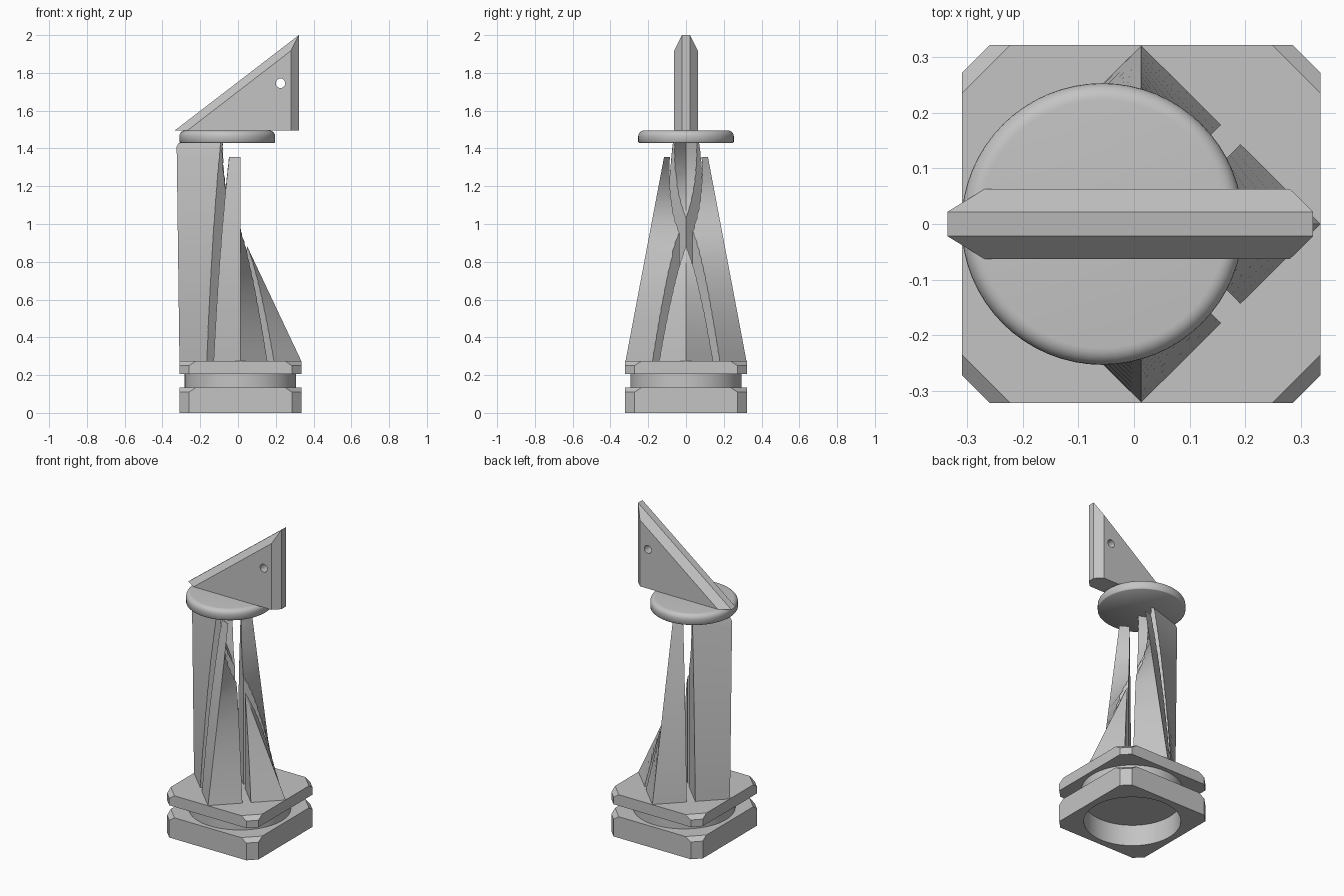
import bpy, bmesh, math

if "Cube" in bpy.data.objects:
    bpy.data.objects.remove(bpy.data.objects["Cube"])

grey = bpy.data.materials.new("light_grey")
grey.use_nodes = True
COLOUR = (0.55, 0.55, 0.55, 1)
grey.diffuse_color = COLOUR
grey.node_tree.nodes["Principled BSDF"].inputs["Base Color"].default_value = COLOUR

CX = 0.013      # centre of the base and of the crossing slots
HALF = 0.322    # half width of the base


def loft(name, rings):
    """Solid through a stack of rings with equal point counts."""
    bm = bmesh.new()
    loops = [[bm.verts.new(p) for p in ring] for ring in rings]
    n = len(loops[0])
    for a, b in zip(loops, loops[1:]):
        for i in range(n):
            j = (i + 1) % n
            bm.faces.new((a[i], a[j], b[j], b[i]))
    bm.faces.new(loops[0])
    bm.faces.new(loops[-1])
    bmesh.ops.recalc_face_normals(bm, faces=bm.faces)
    mesh = bpy.data.meshes.new(name)
    bm.to_mesh(mesh)
    bm.free()
    mesh.materials.append(grey)
    ob = bpy.data.objects.new(name, mesh)
    bpy.context.collection.objects.link(ob)
    return ob


def circle(r, x, z, n=64):
    return [(x + r * math.cos(math.tau * i / n), r * math.sin(math.tau * i / n), z)
            for i in range(n)]


def box(name, x0, x1, y, z0, z1):
    return loft(name, [[(x0, -y, z), (x1, -y, z), (x1, y, z), (x0, y, z)] for z in (z0, z1)])


def cut(target, cutter):
    mod = target.modifiers.new("cut", "BOOLEAN")
    mod.operation = "DIFFERENCE"
    mod.solver = "EXACT"
    mod.object = cutter
    bpy.context.view_layer.objects.active = target
    bpy.ops.object.modifier_apply(modifier=mod.name)
    bpy.data.objects.remove(cutter)


def smooth(ob, angle=30):
    bpy.ops.object.select_all(action="DESELECT")
    ob.select_set(True)
    bpy.context.view_layer.objects.active = ob
    bpy.ops.object.shade_smooth_by_angle(angle=math.radians(angle))


# Base plates: squares with clipped corners that slope in at the top
def octagon(c, z):
    h, k = HALF, HALF - c
    pts = [(k, -h), (h, -k), (h, k), (k, h), (-k, h), (-h, k), (-h, -k), (-k, -h)]
    return [(CX + x, y, z) for x, y in pts]


def plate(name, z0, z1):
    return loft(name, [octagon(0.05, z0), octagon(0.05, z1 - 0.025), octagon(0.087, z1)])


lower = plate("lower_base_plate", 0, 0.135)
cut(lower, loft("socket_cutter", [circle(0.28, CX, -0.1), circle(0.28, CX, 0.3)]))
smooth(lower, 20)
plate("upper_base_plate", 0.205, 0.275)
smooth(loft("base_neck", [circle(0.295, CX, 0.135), circle(0.295, CX, 0.205)]))

# Tower: a diamond that rises into an arrowhead
Z0, Z1 = 0.275, 1.43
LIP = 1.41


def section(z):
    t = (z - Z0) / (Z1 - Z0)
    left = -0.313 if z > LIP else -0.31 - 0.015 * t
    right = 0.335 - 0.545 * t
    side = 0.32 - 0.218 * t
    return [(left, 0, z), (CX, -side, z), (right, 0, z), (CX, side, z)]


STEPS = 24
levels = [Z0 + (LIP - Z0) * i / STEPS for i in range(STEPS + 1)] + [Z1]
tower = loft("tower_fins", [section(z) for z in levels])

# Crossing diagonal slots split the tower into four fins
for angle in (45, -45):
    slot = box("slot_cutter", -1, 1, 0.025, 0.1, 1.7)
    slot.location.x = CX
    slot.rotation_euler.z = math.radians(angle)
    bpy.context.view_layer.update()
    cut(tower, slot)
# Front and back fins stop short of the disc
cut(tower, box("fin_top_cutter", -0.075, 0.5, 0.5, 1.355, 1.6))
smooth(tower, 25)

# Disc with a rounded top edge
DISC_X, R, FILLET, TOP = -0.057, 0.253, 0.03, 1.495
rings = [circle(R - 0.004, DISC_X, Z1), circle(R, DISC_X, Z1 + 0.004)]
for i in range(7):
    a = math.pi / 2 * i / 6
    rings.append(circle(R - FILLET + FILLET * math.cos(a), DISC_X,
                        TOP - FILLET + FILLET * math.sin(a)))
smooth(loft("round_disc", rings), 50)

# Triangular blade with bevelled slope and back edge
def triangle(x0, x1, z1, y):
    return [(x0, y, TOP), (x1, y, TOP), (x1, y, z1)]


outer, inner = (-0.335, 0.322, 2.0), (-0.268, 0.28, 1.917)
blade = loft("blade", [triangle(*inner, -0.063), triangle(*outer, -0.022),
                       triangle(*outer, 0.022), triangle(*inner, 0.063)])
pin = loft("pin_hole_cutter", [[(x, z, y) for x, y, z in
                                [(p[0], p[1] + 1.745, s) for p in circle(0.025, 0.225, 0, 32)]]
                               for s in (-0.2, 0.2)])
cut(blade, pin)
smooth(blade, 20)
